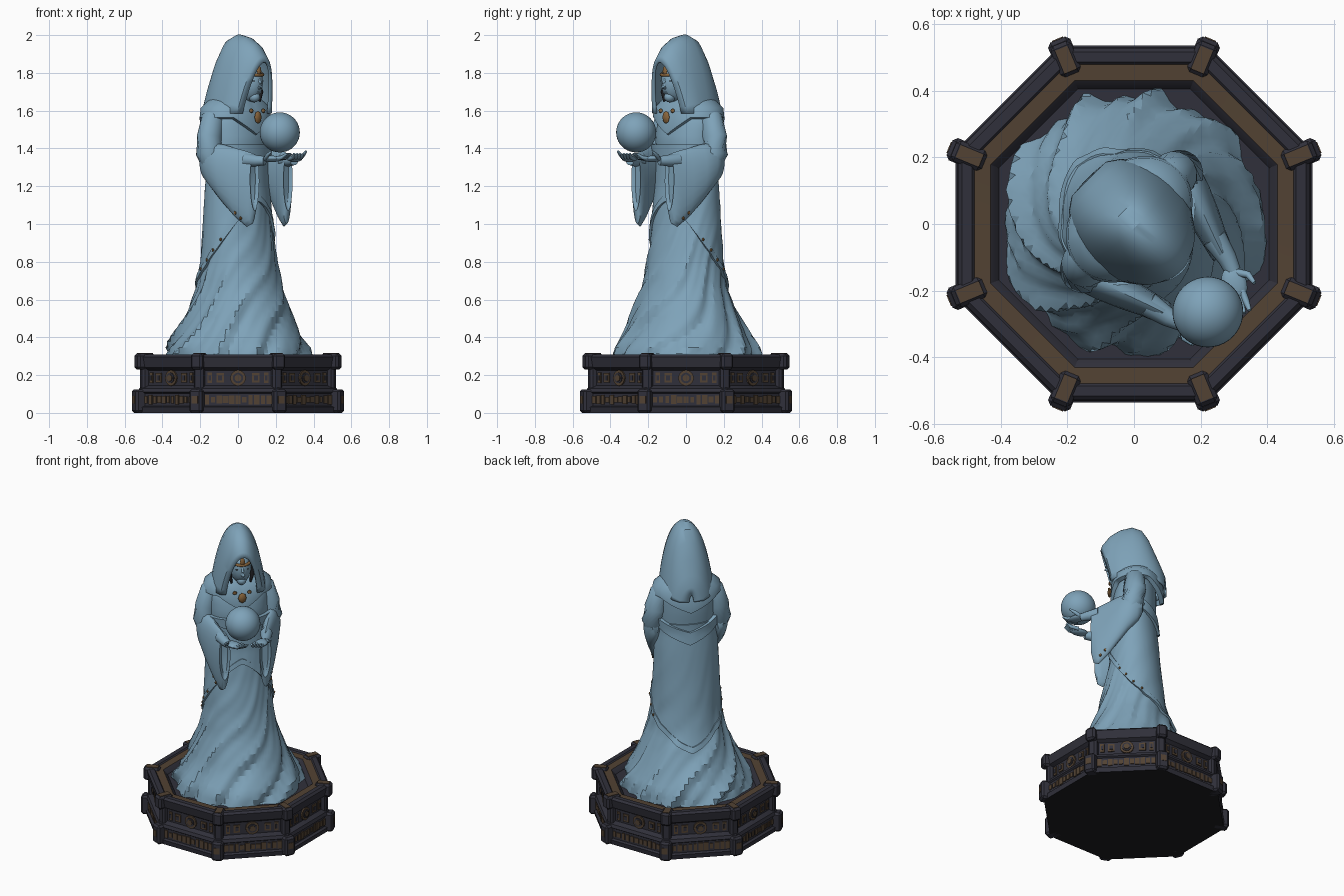
import bpy, bmesh, math, random
from math import sin, cos, pi
from mathutils import Matrix, Vector

if "Cube" in bpy.data.objects:
    bpy.data.objects.remove(bpy.data.objects["Cube"])

random.seed(4)
FIG = Matrix.Rotation(pi / 4, 4, 'Z')      # the figure faces the +x -y corner
IDENT = Matrix.Identity(4)


def material(name, rgb):
    m = bpy.data.materials.new(name)
    m.diffuse_color = (*rgb, 1)
    m.use_nodes = True
    m.node_tree.nodes["Principled BSDF"].inputs["Base Color"].default_value = m.diffuse_color
    return m


BLUE = material("pale_blue_stone", (0.21, 0.365, 0.485))
DARK = material("dark_plinth", (0.030, 0.030, 0.043))
BROWN = material("worn_brown", (0.085, 0.055, 0.033))
GOLD = material("old_gold", (0.25, 0.13, 0.045))
BLACK = material("near_black", (0.012, 0.012, 0.014))


def finish(name, bm, mats, matrix=FIG, angle=40):
    bmesh.ops.recalc_face_normals(bm, faces=bm.faces)
    me = bpy.data.meshes.new(name)
    bm.to_mesh(me)
    bm.free()
    me.transform(matrix)
    for m in mats:
        me.materials.append(m)
    me.shade_smooth()
    me.set_sharp_from_angle(angle=math.radians(angle))
    ob = bpy.data.objects.new(name, me)
    bpy.context.collection.objects.link(ob)
    return ob


def loft(name, rings, mat, closed=True, caps=True, matrix=FIG, angle=40):
    bm = bmesh.new()
    vs = [[bm.verts.new(p) for p in r] for r in rings]
    n = len(rings[0])
    for a, b in zip(vs, vs[1:]):
        for i in range(n if closed else n - 1):
            j = (i + 1) % n
            bm.faces.new((a[i], a[j], b[j], b[i]))
    if caps:
        bm.faces.new(vs[0])
        bm.faces.new(vs[-1])
    return finish(name, bm, [mat], matrix, angle)


def tube(name, pts, radii, mat, n=12):
    pts = [Vector(p) for p in pts]
    rings = []
    for i, p in enumerate(pts):
        d = pts[min(i + 1, len(pts) - 1)] - pts[max(i - 1, 0)]
        q = d.to_track_quat('Z', 'Y')
        rings.append([p + q @ Vector((radii[i] * cos(2 * pi * k / n), radii[i] * sin(2 * pi * k / n), 0))
                      for k in range(n)])
    return loft(name, rings, mat, angle=60)


def ball(name, centre, size, mat, seg=24, rot=IDENT):
    bm = bmesh.new()
    m = Matrix.Translation(centre) @ rot @ Matrix.Diagonal((*size, 1))
    bmesh.ops.create_uvsphere(bm, u_segments=seg, v_segments=seg // 2, radius=1, matrix=m)
    return finish(name, bm, [mat])


def add_box(bm, x, y, z, mat_index, m=IDENT):
    """Box from (min, max) pairs, placed by matrix m."""
    c = [(a + b) / 2 for a, b in (x, y, z)]
    s = [b - a for a, b in (x, y, z)]
    r = bmesh.ops.create_cube(bm, size=1, matrix=m @ Matrix.Translation(c) @ Matrix.Diagonal((*s, 1)))
    for f in {f for v in r['verts'] for f in v.link_faces}:
        f.material_index = mat_index


# ---- octagonal plinth: profile of (apothem, z)
prof = [(.53, 0), (.535, .03), (.52, .037), (.52, .103), (.53, .11), (.522, .13), (.495, .145),
        (.495, .225), (.518, .24), (.528, .295), (.515, .308), (.485, .308), (.478, .300),
        (.43, .298), (.42, .29), (.405, .27)]
bm = bmesh.new()
rings = [[bm.verts.new((a / cos(pi / 8) * cos(pi / 8 + k * pi / 4),
                        a / cos(pi / 8) * sin(pi / 8 + k * pi / 4), z)) for k in range(8)] for a, z in prof]
for i in range(len(rings) - 1):
    for k in range(8):
        f = bm.faces.new((rings[i][k], rings[i][(k + 1) % 8], rings[i + 1][(k + 1) % 8], rings[i + 1][k]))
        f.material_index = 1 if i == 12 else 0
bm.faces.new(rings[-1])
bm.faces.new(rings[0]).material_index = 2
finish("plinth", bm, [DARK, BROWN, BLACK], IDENT, 25)

# ---- corner posts, carved bands and medallions on all eight sides
bm = bmesh.new()
orn = bmesh.new()
for k in range(8):
    m = Matrix.Rotation(pi / 8 + k * pi / 4, 4, 'Z')
    add_box(bm, (.50, .598), (-.036, .036), (0, .125), 0, m)
    add_box(bm, (.47, .556), (-.028, .028), (.11, .25), 0, m)
    add_box(bm, (.485, .585), (-.033, .033), (.23, .314), 0, m)
    add_box(orn, (.55, .601), (-.018, .018), (.05, .09), 0, m)
    add_box(orn, (.495, .57), (-.02, .02), (.30, .317), 0, m)
    m = Matrix.Rotation(k * pi / 4, 4, 'Z')
    for i in range(11):                                     # lower carved band
        y, w = -.165 + i * .033, random.uniform(.009, .015)
        h = random.uniform(.014, .026)
        add_box(orn, (.51, .526), (y - w, y + w), (.07 - h, .07 + h), 0, m)
    for y, w, h in ((-.15, .012, .028), (-.095, .02, .025), (.095, .02, .025), (.15, .012, .028)):
        add_box(orn, (.49, .502), (y - w, y + w), (.185 - h, .185 + h), 0, m)
        add_box(orn, (.49, .506), (y - w / 2, y + w / 2), (.185 - h / 2, .185 + h / 2), 1, m)
    for r, d, mi in ((.042, .012, 0), (.028, .017, 1), (.018, .022, 0)):   # medallion
        mm = m @ Matrix.Translation((.492 + d / 2, 0, .185)) @ Matrix.Rotation(pi / 2, 4, 'Y')
        c = bmesh.ops.create_cone(orn, cap_ends=True, segments=12, radius1=r, radius2=r, depth=d, matrix=mm)
        for f in {f for v in c['verts'] for f in v.link_faces}:
            f.material_index = mi
bmesh.ops.bevel(bm, geom=bm.edges[:], offset=.012, segments=1, affect='EDGES')
finish("corner_posts", bm, [DARK], IDENT, 25)
finish("plinth_carvings", orn, [BROWN, DARK], IDENT, 25)

# ---- robe body: (z, half width, half depth, centre y)
BODY = [(.25, .40, .40, 0), (.34, .382, .382, 0), (.40, .345, .345, 0), (.46, .312, .31, 0),
        (.55, .275, .27, -.01), (.66, .235, .222, -.015), (.8, .208, .19, -.01), (1.0, .197, .158, 0),
        (1.2, .188, .135, .005), (1.33, .178, .125, 0), (1.45, .185, .135, 0), (1.55, .185, .125, .01),
        (1.61, .15, .10, .02), (1.66, .08, .07, .02)]
N = 96


def skin(t, z, off=0, fold=1):
    """Point on the folded robe surface; t = 0 is the front."""
    z = min(max(z, BODY[0][0]), BODY[-1][0])
    i = next(i for i in range(len(BODY) - 1) if z <= BODY[i + 1][0])
    a, b = BODY[i], BODY[i + 1]
    u = (z - a[0]) / (b[0] - a[0])
    rx, ry, cy = (p + (q - p) * u for p, q in zip(a[1:], b[1:]))
    s = t - 2.6 * z + .18 * sin(2 * t + 5 * z)
    amp = fold * .062 * max(0, (1.4 - z) / 1.1) ** 1.3
    f = 1 + amp * (.7 * (1 - 2 * abs(sin(4.5 * s))) + .5 * (1 - 2 * abs(sin(8.5 * s + 2 * z + .5))))
    return ((rx * f + off) * sin(t), cy - (ry * f + off) * cos(t), z)


TH = [2 * pi * k / N for k in range(N)]
loft("robe", [[skin(t, .25 + 1.41 * i / 44) for t in TH] for i in range(45)], BLUE, angle=24)


def shell(name, top, bot, off, mat=BLUE, rows=14):
    """Layer of cloth over the robe between two heights given by angle."""
    rings = [[skin(t, bot(t), -.01, .6) for t in TH]]
    rings += [[skin(t, bot(t) + (top(t) - bot(t)) * i / rows, off, .6) for t in TH] for i in range(rows + 1)]
    rings.append([skin(t, top(t), -.01, .6) for t in TH])
    return loft(name, rings, mat, caps=False, angle=30)


def peak(t, width, at=pi):
    return max(0, 1 - abs((t - at + pi) % (2 * pi) - pi) / width)


def hem(t):
    return 1.12 - .49 * ((1 - cos(t)) / 2) ** .7 - .06 * peak(t, .7)


shell("overcoat", lambda t: 1.38, hem, .008)
shell("overcoat_trim", lambda t: hem(t) + .035, hem, .013, rows=2)
shell("sash", lambda t: 1.42 - .09 * peak(t, 1.3), lambda t: 1.36 - .11 * peak(t, 1.3), .024, rows=3)
for k, t in enumerate((1.2, 1.45, 1.7, 1.95, -1.2, -1.45, -1.7, -1.95)):
    ball(f"hem_stud_{k}", skin(t, hem(t) + .018, .013, .6), (.007, .007, .009), GOLD, 8)

# ---- shoulder mantle with a point at front and back
rings = []
for z, rx, ry, v in ((1.70, .10, .09, 0), (1.65, .165, .13, .02), (1.615, .205, .16, .04),
                     (1.565, .213, .162, .09), (1.555, .19, .135, .09)):
    rings.append([(rx * sin(t), .02 - ry * cos(t), z - v * (peak(t, 1.0) + peak(t, .7, 0))) for t in TH])
loft("mantle", rings, BLUE, caps=False)

# ---- hood: arches (y, peak z, half width, slant) swept from face to back
arches = [(-.198, 1.855, .080, .07), (-.188, 1.885, .105, .07), (-.14, 1.945, .122, .05),
          (-.08, 1.982, .13, .03), (-.01, 1.998, .133, .02), (.045, 1.975, .130, 0), (.085, 1.91, .122, 0),
          (.125, 1.81, .110, 0), (.16, 1.72, .09, 0), (.185, 1.65, .06, 0), (.19, 1.60, .012, 0)]
rings = []
for y, top, hw, sl in arches:
    r = []
    base = 1.585 - max(0, y - .08) * .25
    for k in range(29):
        a = pi * k / 28
        s = max(sin(a), 0)
        x = hw * math.copysign(abs(cos(a)) ** .95, cos(a)) * (1 + .2 * (1 - s) ** 2)
        r.append((x, y + sl * (1 - s), base + (top - base) * s ** .93))
    rings.append(r)
hood = loft("hood", rings, BLUE, closed=False, caps=False, angle=35)
mod = hood.modifiers.new("thickness", 'SOLIDIFY')
mod.thickness, mod.offset = .012, 0

# ---- head, face and ornaments
ball("head", (0, -.08, 1.75), (.066, .085, .105), BLUE)
ball("chin", (0, -.122, 1.672), (.030, .032, .028), BLUE, 16)
tube("neck", [(0, 0, 1.58), (0, -.06, 1.70)], [.06, .05], BLUE)
tube("nose", [(0, -.155, 1.775), (0, -.167, 1.745), (0, -.171, 1.727), (0, -.15, 1.717)],
     [.006, .009, .012, .008], BLUE, 8)
ball("lips", (0, -.146, 1.695), (.016, .010, .007), BLUE, 12)
tube("headband", [(.067 * sin(a), -.08 - .080 * cos(a), 1.80 - .012 * cos(a)) for a in
                  (-1.4, -1, -.6, -.3, 0, .3, .6, 1, 1.4)], [.009] * 9, GOLD, 8)
ball("forehead_gem", (0, -.158, 1.808), (.016, .008, .03), GOLD, 8)
ball("brooch", (0, -.150, 1.565), (.026, .012, .034), GOLD, 8)

for side, s in (("left", 1), ("right", -1)):
    ball(side + "_eye", (s * .028, -.148, 1.757), (.013, .008, .005), BLACK, 10)
    tube(side + "_hair_lock", [(s * .066, -.09, 1.75), (s * .07, -.10, 1.70), (s * .058, -.105, 1.65)],
         [.008, .015, .006], BLACK, 8)
    ball(side + "_mantle_stud", (s * .045, -.145, 1.60), (.014, .008, .012), GOLD, 8)
    # upper arm and hanging sleeve
    tube(side + "_upper_sleeve", [(s * .12, .02, 1.60), (s * .165, .02, 1.56), (s * .19, .02, 1.46),
                                  (s * .203, .01, 1.37), (s * .20, .0, 1.30)],
         [.04, .062, .07, .072, .05], BLUE, 16)
    rings = []
    for y, x, top, bot, w in ((.07, .20, 1.38, 1.30, .02), (.04, .205, 1.42, 1.24, .05),
                              (-.02, .20, 1.43, 1.18, .065), (-.08, .185, 1.42, 1.11, .06),
                              (-.15, .16, 1.40, 1.03, .054), (-.205, .14, 1.385, .985, .046),
                              (-.235, .13, 1.375, 1.0, .043), (-.25, .125, 1.37, 1.07, .038),
                              (-.235, .125, 1.35, 1.10, .022)):
        r = []
        for k in range(24):
            a = 2 * pi * k / 24
            u = (1 + sin(a)) / 2
            r.append((s * (x + w * cos(a) * (.8 + .2 * u)), y, bot + (top - bot) * u))
        rings.append(r)
    loft(side + "_sleeve", rings, BLUE)
    for k, (y, z) in enumerate(((-.19, 1.03), (-.16, 1.06), (-.13, 1.10))):
        ball(f"{side}_sleeve_stud_{k}", (s * (.171 + .009 * k), y, z), (.007, .008, .01), GOLD, 8)
    # forearm, cupped palm and fingers
    tube(side + "_forearm", [(s * .14, -.20, 1.34), (s * .125, -.27, 1.335), (s * .11, -.31, 1.335)],
         [.038, .029, .024], BLUE)
    ball(side + "_palm", (s * .085, -.34, 1.345), (.038, .055, .017), BLUE, 16,
         Matrix.Rotation(-s * .5, 4, 'Z'))
    for k in range(4):
        x = .092 - .017 * k
        tube(f"{side}_finger_{k}", [(s * x, -.36 + .006 * k, 1.345), (s * (x - .018), -.40 + .004 * k, 1.352),
                                    (s * (x - .03), -.428 + .006 * k, 1.372)], [.012, .011, .006], BLUE, 8)
    tube(side + "_thumb", [(s * .115, -.32, 1.345), (s * .135, -.35, 1.36), (s * .13, -.38, 1.385)],
         [.012, .011, .006], BLUE, 8)

# ---- orb held above the hands
ball("orb", (-.03, -.343, 1.485), (.106, .106, .106), BLUE, 40)
